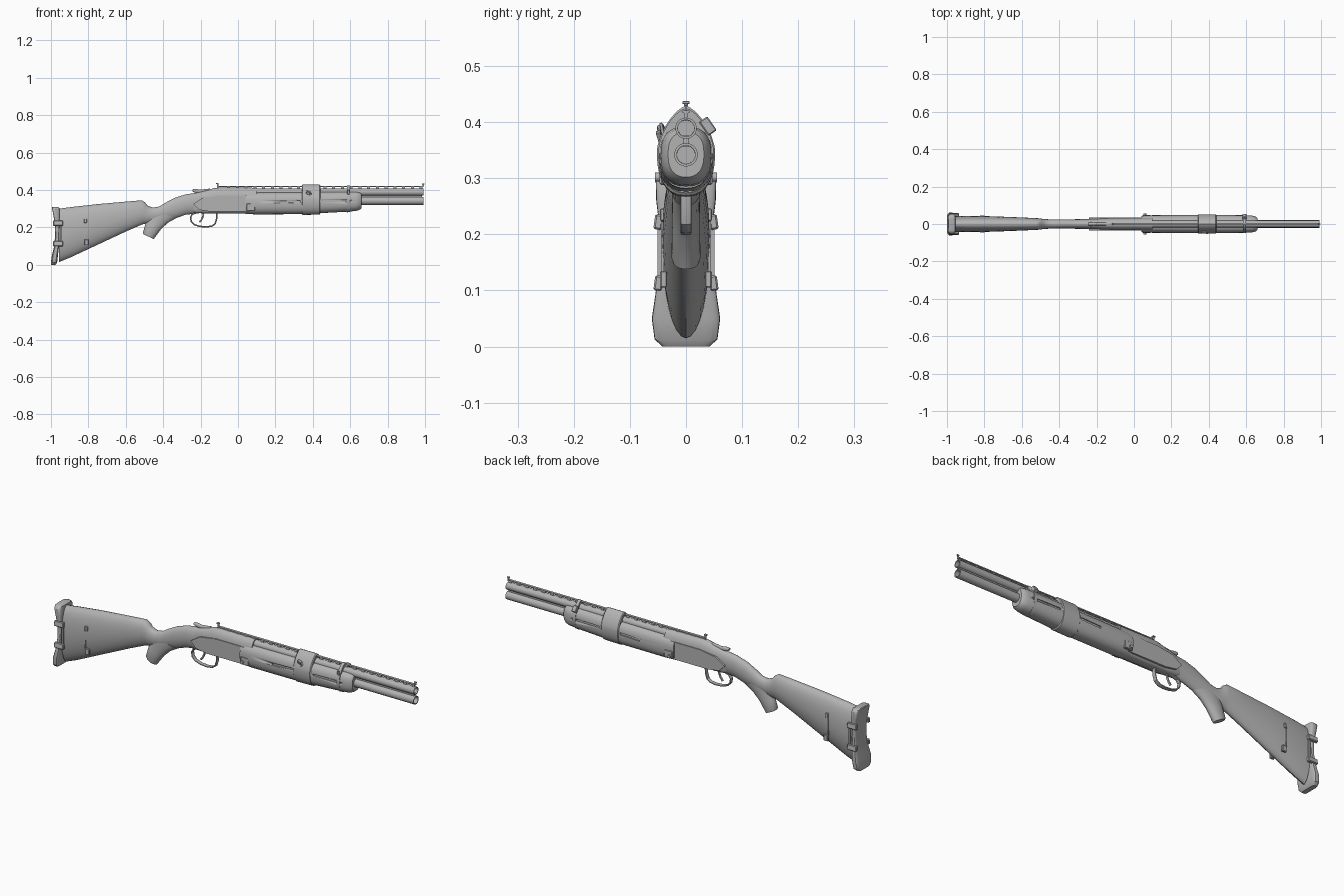
import bpy, bmesh, math
from mathutils import Vector, Matrix

if "Cube" in bpy.data.objects:
    bpy.data.objects.remove(bpy.data.objects["Cube"])

grey = bpy.data.materials.new("plain_grey")
grey.diffuse_color = (0.45, 0.45, 0.45, 1)
grey.use_nodes = True
grey.node_tree.nodes["Principled BSDF"].inputs["Base Color"].default_value = grey.diffuse_color


def finish(name, bm, angle=35):
    bmesh.ops.recalc_face_normals(bm, faces=bm.faces[:])
    me = bpy.data.meshes.new(name)
    bm.to_mesh(me)
    bm.free()
    ob = bpy.data.objects.new(name, me)
    bpy.context.collection.objects.link(ob)
    me.materials.append(grey)
    bpy.ops.object.select_all(action='DESELECT')
    ob.select_set(True)
    bpy.context.view_layer.objects.active = ob
    bpy.ops.object.shade_smooth_by_angle(angle=math.radians(angle))
    return ob


def loft(name, sections, et=2.0, eb=2.0, n=28):
    """Skin superellipse rings; section = (x_top, z_top, x_bottom, z_bottom, half_width)."""
    bm = bmesh.new()
    rings = []
    for x1, z1, x2, z2, w in sections:
        ring = []
        for i in range(n):
            t = 2 * math.pi * i / n
            c, s = math.cos(t), math.sin(t)
            e = 2 / (et if c > 0 else eb)
            u = math.copysign(abs(c) ** e, c)
            v = math.copysign(abs(s) ** e, s)
            ring.append(bm.verts.new(((x1 + x2) / 2 + u * (x1 - x2) / 2, v * w,
                                      (z1 + z2) / 2 + u * (z1 - z2) / 2)))
        rings.append(ring)
    for a, b in zip(rings, rings[1:]):
        for i in range(n):
            j = (i + 1) % n
            bm.faces.new((a[i], a[j], b[j], b[i]))
    bm.faces.new(rings[0])
    bm.faces.new(rings[-1])
    return finish(name, bm)


def along_x(name, secs, **kw):
    """Upright sections (x, z_top, z_bottom, half_width)."""
    return loft(name, [(x, zt, x, zb, w) for x, zt, zb, w in secs], **kw)


def strip(name, pts, half_width, thick):
    """Flat bar swept along an x-z path."""
    p = [Vector(q) for q in pts]
    secs = []
    for i, q in enumerate(p):
        d = (p[min(i + 1, len(p) - 1)] - p[max(i - 1, 0)]).normalized()
        nrm = Vector((-d.y, d.x)) * thick / 2
        a, b = q + nrm, q - nrm
        secs.append((a.x, a.y, b.x, b.y, half_width))
    return loft(name, secs, et=3, eb=3, n=12)


def box(name, loc, size, rot=(0, 0, 0), bevel=0.0):
    bm = bmesh.new()
    bmesh.ops.create_cube(bm, size=1)
    bmesh.ops.scale(bm, vec=size, verts=bm.verts)
    if bevel:
        bmesh.ops.bevel(bm, geom=bm.edges[:], offset=bevel, segments=1, affect='EDGES')
    for axis, a in zip("XYZ", rot):
        bmesh.ops.rotate(bm, matrix=Matrix.Rotation(math.radians(a), 3, axis), verts=bm.verts)
    bmesh.ops.translate(bm, vec=loc, verts=bm.verts)
    return finish(name, bm, 25)


def cyl(name, loc, r, length, axis='Y'):
    bm = bmesh.new()
    bmesh.ops.create_cone(bm, cap_ends=True, segments=16, radius1=r, radius2=r, depth=length)
    rot = Matrix.Rotation(math.pi / 2, 3, 'X') if axis == 'Y' else Matrix.Identity(3)
    bmesh.ops.rotate(bm, matrix=rot, verts=bm.verts)
    bmesh.ops.translate(bm, vec=loc, verts=bm.verts)
    return finish(name, bm)


# Shoulder stock running into the wrist, and the hooked pistol grip
along_x("stock", [(-.957, .300, .015, .041), (-.90, .308, .038, .044), (-.75, .325, .108, .041),
                  (-.60, .338, .178, .035), (-.515, .345, .215, .031), (-.497, .334, .22, .029),
                  (-.485, .318, .22, .027), (-.455, .306, .225, .025), (-.42, .312, .23, .025),
                  (-.385, .334, .236, .025), (-.34, .358, .247, .025), (-.28, .377, .268, .026),
                  (-.20, .388, .277, .028), (-.12, .395, .28, .028)], et=2.2, eb=1.9)
loft("pistol_grip", [(-.47, .300, -.33, .25, .024), (-.485, .255, -.375, .225, .025),
                     (-.497, .212, -.412, .19, .025), (-.508, .172, -.444, .147, .026),
                     (-.505, .163, -.45, .138, .023)])

# Concave butt pad, built as flat slices going up
loft("butt_pad", [(-.999, .0, -.975, .0, .042), (-1, .014, -.967, .012, .056), (-.995, .05, -.963, .05, .061),
                  (-.985, .09, -.958, .09, .055), (-.978, .15, -.955, .15, .047), (-.979, .21, -.954, .21, .047),
                  (-.986, .26, -.953, .26, .053), (-.993, .295, -.954, .295, .054),
                  (-.995, .306, -.956, .306, .046), (-.992, .31, -.962, .31, .036)], et=5, eb=5, n=24)

# Straps and buckles on the stock
for s, side in ((-1, "front"), (1, "back")):
    for k, z in (("low", .113), ("high", .222)):
        box(f"stock_strap_{k}_{side}", (-.962, s * .049, z), (.052, .015, .027), (s * 8, 0, 0), .003)
    box(f"strap_link_{side}", (-.945, s * .047, .168), (.008, .008, .12))
    box(f"stock_buckle_high_{side}", (-.816, s * .042, .235), (.016, .009, .022), bevel=.002)
    box(f"stock_buckle_low_{side}", (-.81, s * .040, .12), (.022, .012, .03), bevel=.002)
    box(f"stock_seam_{side}", (-.822, s * .042, .178), (.004, .005, .09))

# Receiver
along_x("receiver", [(-.255, .376, .285, .021), (-.225, .385, .277, .027), (-.17, .398, .275, .031),
                     (-.125, .411, .275, .033), (-.09, .414, .275, .034), (.02, .413, .274, .035),
                     (.10, .412, .274, .036)], et=2.3, eb=3.6)
for s, side in ((-1, "front"), (1, "back")):
    bm = bmesh.new()
    outline = [(-.24, .325), (-.19, .358), (-.10, .372), (.06, .372), (.06, .285), (-.15, .285), (-.21, .295)]
    rows = [[bm.verts.new((x, s * y, z)) for x, z in outline] for y in (.024, .036)]
    bm.faces.new(rows[0])
    bm.faces.new(rows[1])
    for i in range(len(outline)):
        j = (i + 1) % len(outline)
        bm.faces.new((rows[0][i], rows[0][j], rows[1][j], rows[1][i]))
    finish(f"side_plate_{side}", bm)
    box(f"hinge_block_{side}", (.068, s * .040, .308), (.045, .014, .04), bevel=.003)
    cyl(f"hinge_knob_{side}", (.058, s * .048, .302), .008, .014)

# Fore-end with slots cut in both sides
fore = along_x("fore_end", [(.04, .386, .272, .044), (.10, .388, .270, .047), (.33, .390, .271, .048),
                            (.45, .391, .277, .049), (.58, .392, .284, .047), (.63, .392, .288, .045),
                            (.65, .390, .294, .040), (.66, .382, .302, .032)], et=2.6, eb=2.4)
for s in (-1, 1):
    for x, z, length, tilt in ((.525, .342, .15, 0), (.28, .338, .11, -2)):
        cut = box("slot_cutter", (x, s * .053, z), (length, .022, .011), (0, tilt, 0))
        cut.hide_render = True
        m = fore.modifiers.new("slot", 'BOOLEAN')
        m.operation, m.solver, m.object = 'DIFFERENCE', 'EXACT', cut
        bpy.context.view_layer.objects.active = fore
        bpy.ops.object.modifier_apply(modifier=m.name)
        bpy.data.objects.remove(cut)

# Bands around fore-end and barrels
along_x("wide_band", [(.342, .424, .272, .048), (.346, .429, .267, .052),
                      (.436, .429, .269, .052), (.44, .424, .274, .048)], et=1.5, eb=2.4)
along_x("thin_band", [(.583, .425, .281, .049), (.599, .425, .282, .049)], et=1.5, eb=2.4)
box("band_clip", (.375, -.043, .385), (.022, .012, .018), (25, 20, 0), .002)
box("band_clip_arm", (.385, -.046, .37), (.008, .008, .03), (15, 30, 0))
box("thin_band_lug_back", (.59, .039, .393), (.022, .018, .03), (35, 0, 0), .002)
box("thin_band_lug_front", (.59, -.043, .388), (.012, .006, .022), (10, 0, 0), .001)


# Hollow barrels, ribs and sights
def barrel(name, z, r):
    bm = bmesh.new()
    rings = [[bm.verts.new((x, q * math.cos(math.tau * i / 28), z + q * math.sin(math.tau * i / 28)))
              for i in range(28)]
             for x, q in ((-.05, r), (.993, r), (.993, r * .78), (.90, r * .76))]
    for a, b in zip(rings, rings[1:]):
        for i in range(28):
            j = (i + 1) % 28
            bm.faces.new((a[i], a[j], b[j], b[i]))
    bm.faces.new(rings[0])
    bm.faces.new(rings[-1])
    finish(name, bm)


barrel("upper_barrel", .389, .019)
barrel("lower_barrel", .342, .021)
box("middle_rib", (.47, 0, .366), (1.03, .010, .02))
box("top_rib", (.44, 0, .4185), (1.10, .013, .005))
for i in range(23):
    box(f"rib_post_{i}", (-.05 + i * .0468, 0, .411), (.016, .007, .014))
box("front_sight_post", (.99, 0, .426), (.008, .004, .012))
box("front_sight_bead", (.99, 0, .432), (.014, .007, .005), bevel=.001)
box("rear_sight_post", (-.108, 0, .422), (.008, .005, .025))
box("rear_sight_head", (-.11, 0, .435), (.014, .012, .006), bevel=.001)
along_x("top_lever", [(-.243, .404, .392, .007), (-.23, .406, .386, .010), (-.20, .402, .38, .007),
                      (-.15, .408, .39, .008)])

# Trigger guard and trigger
strip("trigger_guard", [(-.215, .280), (-.243, .272), (-.254, .255), (-.25, .233), (-.235, .216), (-.205, .206),
                        (-.17, .203), (-.14, .207), (-.122, .22), (-.115, .245), (-.112, .282)], .010, .008)
strip("trigger", [(-.185, .285), (-.186, .262), (-.194, .243), (-.206, .228)], .005, .009)
